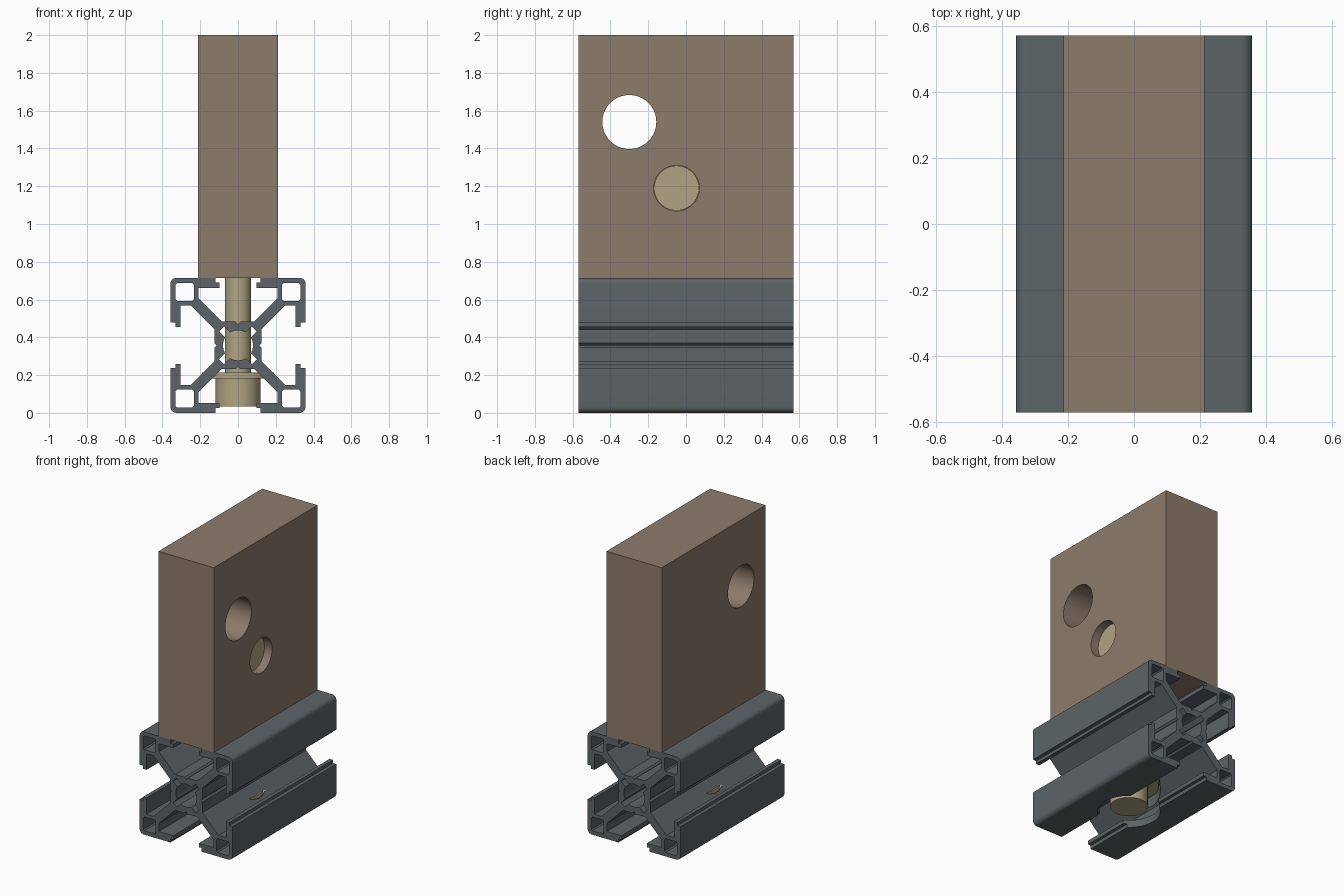
import bpy, bmesh, math
from mathutils import Matrix

if "Cube" in bpy.data.objects:
    bpy.data.objects.remove(bpy.data.objects["Cube"])

C = 0.3575      # centre height of the square rail
L = 0.57        # half length
NY, NZ = -0.05, 1.19   # barrel nut position


def material(name, rgb):
    m = bpy.data.materials.new(name)
    lin = [((c / 255 + 0.055) / 1.055) ** 2.4 for c in rgb]
    m.diffuse_color = (*lin, 1)
    m.use_nodes = True
    m.node_tree.nodes["Principled BSDF"].inputs["Base Color"].default_value = m.diffuse_color
    return m


BROWN = material("brown", (141, 123, 108))
GREY = material("slate grey", (92, 100, 103))
TAN = material("tan metal", (176, 164, 130))


def add_object(name, bm, mat=None):
    bmesh.ops.recalc_face_normals(bm, faces=bm.faces)
    me = bpy.data.meshes.new(name)
    bm.to_mesh(me)
    bm.free()
    ob = bpy.data.objects.new(name, me)
    bpy.context.collection.objects.link(ob)
    if mat:
        me.materials.append(mat)
    return ob


def cylinder(name, axis, r, a, b, mat=None, u=0.0, v=0.0):
    """Cylinder along x (u=y, v=z) or z (u=x, v=y), from a to b."""
    bm = bmesh.new()
    bmesh.ops.create_cone(bm, cap_ends=True, segments=40, radius1=r, radius2=r, depth=b - a)
    mid = (a + b) / 2
    if axis == 'x':
        mx = Matrix.Translation((mid, u, v)) @ Matrix.Rotation(math.pi / 2, 4, 'Y')
    else:
        mx = Matrix.Translation((u, v, mid))
    bmesh.ops.transform(bm, matrix=mx, verts=bm.verts)
    return add_object(name, bm, mat)


def cut(ob, *cutters):
    for c in cutters:
        md = ob.modifiers.new("cut", 'BOOLEAN')
        md.operation = 'DIFFERENCE'
        md.solver = 'EXACT'
        md.object = c
        bpy.context.view_layer.objects.active = ob
        bpy.ops.object.modifier_apply(modifier=md.name)
        bpy.data.objects.remove(c, do_unlink=True)


def smooth(ob):
    bpy.ops.object.select_all(action='DESELECT')
    ob.select_set(True)
    bpy.context.view_layer.objects.active = ob
    bpy.ops.object.shade_smooth_by_angle(angle=math.radians(25))


def four_fold(octant):
    """Mirror an octant about the diagonal, then repeat it round four quarters."""
    quarter = octant + [(v, u) for u, v in reversed(octant) if abs(u - v) > 1e-6]
    pts = []
    for k in range(4):
        c, s = ((1, 0), (0, 1), (-1, 0), (0, -1))[k]
        pts += [(c * u - s * v, s * u + c * v) for u, v in quarter[:-1]]
    return pts


# Slotted rail: profile of one eighth, corner tubes and centre bore
r, e = 0.032, 0.3575
outer = [(0.113, 0), (0.125, 0.012), (0.125, 0.085), (0.25, 0.21), (0.305, 0.21),
         (0.305, 0.098), (0.332, 0.098), (0.332, 0.12), (e, 0.12)]
outer += [(e - r + r * math.cos(t * math.pi / 16), e - r + r * math.sin(t * math.pi / 16))
          for t in range(5)]
loops = [four_fold(outer)]
loops.append(four_fold([(0.08, 0), (0.077, 0.022), (0.069, 0.042), (0.1, 0.073)]))
h, q, w = 0.282, 0.048, 0.04
for sx in (-1, 1):
    for sz in (-1, 1):
        loops.append([(sx * h + a, sz * h + b) for a, b in
                      ((q, w), (w, q), (-w, q), (-q, w), (-q, -w), (-w, -q), (w, -q), (q, -w))])

cu = bpy.data.curves.new("rail_profile", 'CURVE')
cu.dimensions = '2D'
cu.fill_mode = 'BOTH'
cu.extrude = L
for pts in loops:
    sp = cu.splines.new('POLY')
    sp.points.add(len(pts) - 1)
    for p, (x, y) in zip(sp.points, pts):
        p.co = (x, y, 0, 1)
    sp.use_cyclic_u = True
tmp = bpy.data.objects.new("rail_profile", cu)
bpy.context.collection.objects.link(tmp)
dg = bpy.context.evaluated_depsgraph_get()
me = bpy.data.meshes.new_from_object(tmp.evaluated_get(dg))
bm = bmesh.new()
bm.from_mesh(me)
bpy.data.objects.remove(tmp, do_unlink=True)
bmesh.ops.remove_doubles(bm, verts=bm.verts, dist=1e-5)
bmesh.ops.transform(bm, verts=bm.verts,
                    matrix=Matrix.Translation((0, 0, C)) @ Matrix.Rotation(math.pi / 2, 4, 'X'))
for f in bm.faces:
    f.material_index = 0
me.materials.clear()
rail = add_object("slotted_rail", bm, GREY)
# Bolt hole and washer recess through the rail
cut(rail,
    cylinder("bolt_hole_cutter", 'z', 0.076, 0.1, 0.65, None, 0, NY),
    cylinder("recess_cutter", 'z', 0.2, -0.1, 0.217, None, 0, NY))
smooth(rail)

# Upright block with through hole, blind nut hole and bolt hole
bm = bmesh.new()
bmesh.ops.create_cube(bm, size=1)
bmesh.ops.transform(bm, verts=bm.verts, matrix=Matrix.Translation((0, 0, (2 + 2 * C) / 2))
                    @ Matrix.Diagonal((0.426, 2 * L, 2 - 2 * C, 1)))
block = add_object("upright_block", bm, BROWN)
cut(block,
    cylinder("through_hole_cutter", 'x', 0.143, -0.5, 0.5, None, -0.30, 1.54),
    cylinder("nut_hole_cutter", 'x', 0.121, -0.16, 0.5, None, NY, NZ),
    cylinder("block_bolt_cutter", 'z', 0.076, 0.5, 1.2, None, 0, NY))
smooth(block)

# Fasteners
for ob in (cylinder("barrel_nut", 'x', 0.119, -0.159, 0.155, TAN, NY, NZ),
           cylinder("bolt_shank", 'z', 0.07, 0.17, 1.2, TAN, 0, NY),
           cylinder("bolt_head", 'z', 0.12, 0.035, 0.182, TAN, 0, NY),
           cylinder("washer", 'z', 0.19, 0.182, 0.215, TAN, 0, NY)):
    smooth(ob)
